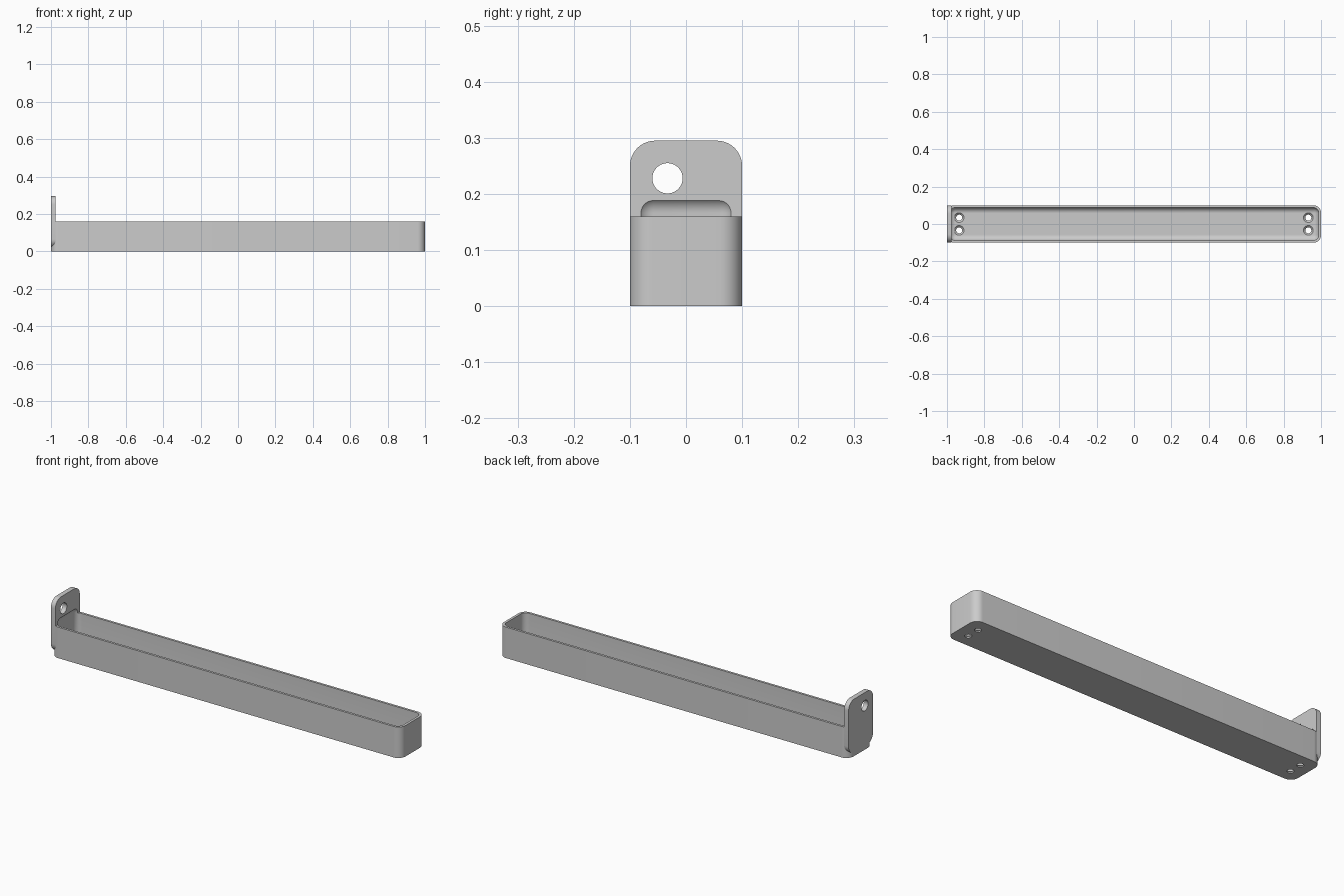
import bpy, bmesh, math
from mathutils import Matrix

if "Cube" in bpy.data.objects:
    bpy.data.objects.remove(bpy.data.objects["Cube"])

grey = bpy.data.materials.new("plain_grey")
grey.use_nodes = True
colour = (0.6, 0.6, 0.6, 1)
grey.diffuse_color = colour
grey.node_tree.nodes["Principled BSDF"].inputs["Base Color"].default_value = colour


def make_object(name, bm):
    mesh = bpy.data.meshes.new(name)
    bmesh.ops.recalc_face_normals(bm, faces=bm.faces)
    bm.to_mesh(mesh)
    bm.free()
    mesh.materials.append(grey)
    obj = bpy.data.objects.new(name, mesh)
    bpy.context.collection.objects.link(obj)
    return obj


def rounded_box(name, low, high, radius, axis=None, segments=10):
    """Box with rounded edges: only those along one axis, or all of them."""
    bm = bmesh.new()
    bmesh.ops.create_cube(bm, size=1)
    for v in bm.verts:
        v.co = [a if c < 0 else b for c, a, b in zip(v.co, low, high)]
    edges = [e for e in bm.edges if axis is None or
             abs((e.verts[0].co - e.verts[1].co).normalized()[axis]) > 0.9]
    bmesh.ops.bevel(bm, geom=edges, offset=radius, segments=segments,
                    profile=0.5, affect='EDGES')
    return make_object(name, bm)


def round_cutter(name, centre, r_low, r_high, depth, turn=None):
    bm = bmesh.new()
    matrix = Matrix.Translation(centre) @ (turn or Matrix.Identity(4))
    bmesh.ops.create_cone(bm, cap_ends=True, segments=40, radius1=r_low,
                          radius2=r_high, depth=depth, matrix=matrix)
    return make_object(name, bm)


def combine(obj, other, operation):
    """Apply a boolean and discard the helper."""
    mod = obj.modifiers.new(operation, 'BOOLEAN')
    mod.operation, mod.object, mod.solver = operation, other, 'EXACT'
    bpy.context.view_layer.objects.active = obj
    bpy.ops.object.modifier_apply(modifier=mod.name)
    bpy.data.objects.remove(other)


# Long tray body and the upright hanging plate
tray = rounded_box("tray_with_hanging_plate", (-1, -0.1, 0), (1, 0.1, 0.16), 0.04, axis=2)
plate = rounded_box("plate", (-1, -0.1, 0.02), (-0.975, 0.1, 0.295), 0.045, axis=0)
combine(tray, plate, 'UNION')

# Filleted cavity, which also scoops slightly into the plate
floor = 0.016
cavity = rounded_box("cavity", (-0.985, -0.088, floor), (0.987, 0.088, 0.196), 0.03)
combine(tray, cavity, 'DIFFERENCE')

# Hanging hole through the plate
hole = round_cutter("hanging_hole", (-0.99, -0.033, 0.228), 0.027, 0.027, 0.1,
                    Matrix.Rotation(math.pi / 2, 4, 'Y'))
combine(tray, hole, 'DIFFERENCE')

# Countersunk screw holes in the floor
for x in (-0.935, 0.932):
    for y in (-0.034, 0.034):
        shaft = round_cutter("shaft", (x, y, 0), 0.016, 0.016, 0.1)
        combine(tray, shaft, 'DIFFERENCE')
        sink = round_cutter("countersink", (x, y, floor - 0.004), 0.014, 0.03, 0.016)
        combine(tray, sink, 'DIFFERENCE')

# Smooth fillets with crisp edges
bpy.ops.object.select_all(action='DESELECT')
tray.select_set(True)
bpy.context.view_layer.objects.active = tray
bpy.ops.object.shade_smooth_by_angle(angle=math.radians(30))
